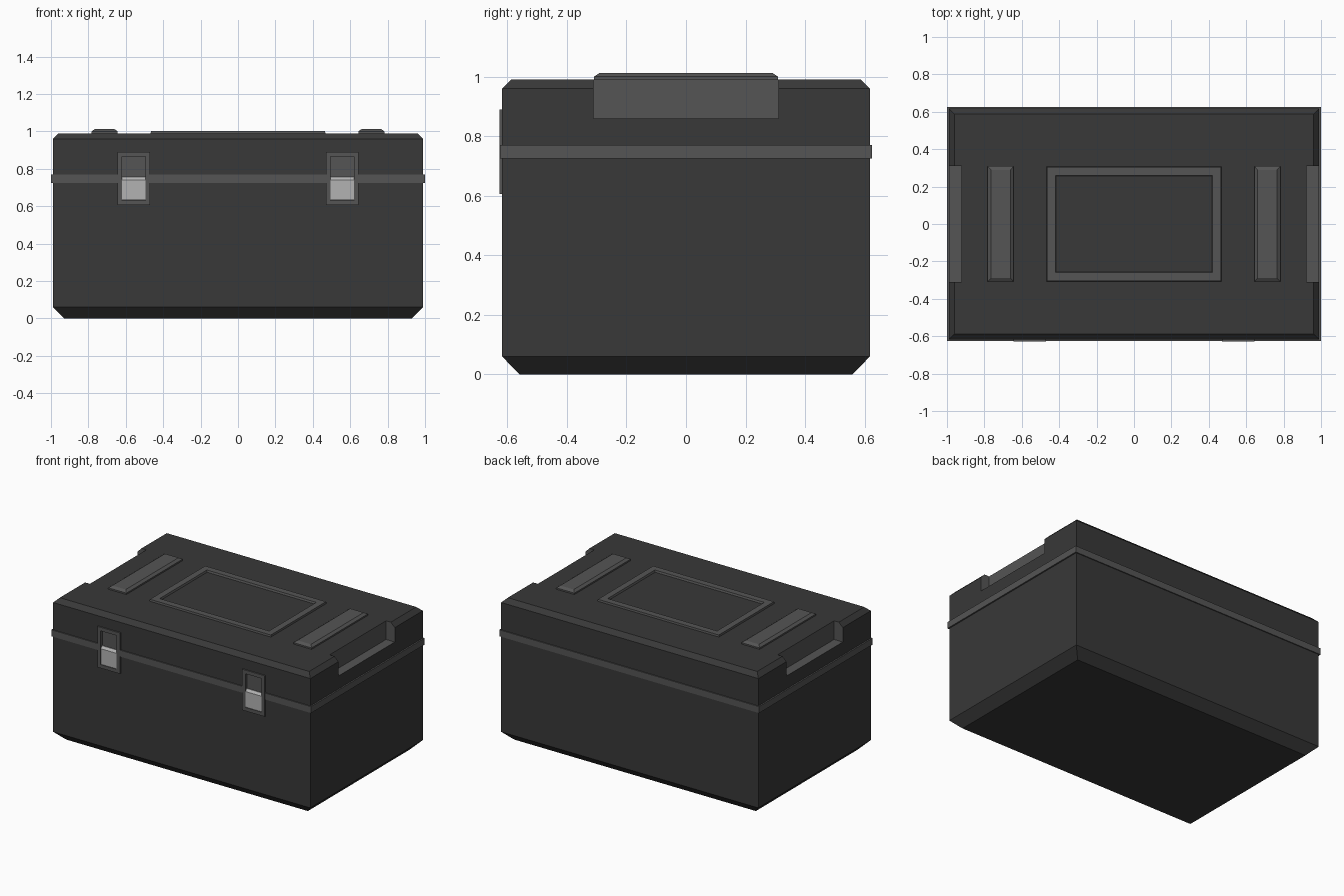
import bpy, bmesh
from math import pi
from mathutils import Matrix

if "Cube" in bpy.data.objects:
    bpy.data.objects.remove(bpy.data.objects["Cube"])


def material(name, v):
    m = bpy.data.materials.new(name)
    m.diffuse_color = (v, v, v, 1)
    m.use_nodes = True
    m.node_tree.nodes["Principled BSDF"].inputs["Base Color"].default_value = m.diffuse_color
    return m


DARK = material("dark_plastic", 0.04)
TRIM = material("grey_trim", 0.09)
METAL = material("light_metal", 0.45)


def loft(name, levels, mat, at=(0, 0, 0), ring=False, front=False):
    """Stack rectangles (height, half x, half y, optional y offset) into a solid or a ring."""
    bm = bmesh.new()
    loops = []
    for h, hx, hy, *off in levels:
        cy = off[0] if off else 0
        loops.append([bm.verts.new((sx * hx, cy + sy * hy, h))
                      for sx, sy in ((-1, -1), (1, -1), (1, 1), (-1, 1))])
    pairs = list(zip(loops, loops[1:]))
    if ring:
        pairs.append((loops[-1], loops[0]))
    else:
        bm.faces.new(loops[0][::-1])
        bm.faces.new(loops[-1])
    for a, b in pairs:
        for i in range(4):
            j = (i + 1) % 4
            bm.faces.new((a[i], a[j], b[j], b[i]))
    # Front parts are stacked towards -y instead of upwards
    turn = Matrix.Rotation(pi / 2, 4, 'X') if front else Matrix.Identity(4)
    bm.transform(Matrix.Translation(at) @ turn)
    bmesh.ops.recalc_face_normals(bm, faces=bm.faces)
    me = bpy.data.meshes.new(name)
    bm.to_mesh(me)
    bm.free()
    me.materials.append(mat)
    ob = bpy.data.objects.new(name, me)
    bpy.context.collection.objects.link(ob)
    return ob


def cut(target, cutter):
    m = target.modifiers.new("cut", 'BOOLEAN')
    m.operation = 'DIFFERENCE'
    m.solver = 'EXACT'
    m.material_mode = 'TRANSFER'
    m.object = cutter
    cutter.hide_render = True
    bpy.context.view_layer.objects.active = target
    bpy.ops.object.modifier_apply(modifier=m.name)


# Main shell: lower body, seam band and lid
body = loft("body", [(0, 0.93, 0.56), (0.06, 0.99, 0.618), (0.725, 0.99, 0.618)], DARK)
band = loft("seam_band", [(0.725, 1.0, 0.625), (0.77, 1.0, 0.625)], TRIM)
lid = loft("lid", [(0.77, 0.99, 0.618), (0.96, 0.99, 0.618), (0.99, 0.96, 0.588)], DARK)

# Raised rectangular frame on the lid
loft("lid_frame", [(0.985, 0.468, 0.307), (1.003, 0.465, 0.304),
                   (1.003, 0.421, 0.26), (0.985, 0.415, 0.254)], TRIM, ring=True)

cutters = []
for side, label in ((-1, "left"), (1, "right")):
    # Raised bar on the lid
    loft("lid_bar_" + label, [(0.985, 0.07, 0.309), (1.0, 0.07, 0.309), (1.013, 0.052, 0.29)],
         TRIM, (side * 0.713, 0, 0))

    # Hand grip notch in the lid end
    notch = loft("notch_cutter_" + label, [(0.86, 0.1, 0.31), (1.1, 0.1, 0.31)],
                 TRIM, (side * 1.023, 0, 0))
    cut(lid, notch)

    # Latch pocket, rim and metal flap
    at = (side * 0.557, 0, 0.748)
    pocket = loft("pocket_cutter_" + label, [(0.607, 0.063, 0.118), (0.7, 0.063, 0.118)],
                  TRIM, at, front=True)
    for part in (body, band, lid):
        cut(part, pocket)
    loft("latch_rim_" + label, [(0.602, 0.087, 0.142), (0.627, 0.087, 0.142),
                                (0.627, 0.062, 0.117), (0.602, 0.062, 0.117)],
         TRIM, at, ring=True, front=True)
    loft("latch_flap_" + label, [(0.602, 0.062, 0.062, -0.054), (0.611, 0.062, 0.062, -0.054),
                                 (0.624, 0.062, 0.054, -0.062)], METAL, at, front=True)
    cutters += [notch, pocket]

for c in cutters:
    bpy.data.objects.remove(c)
